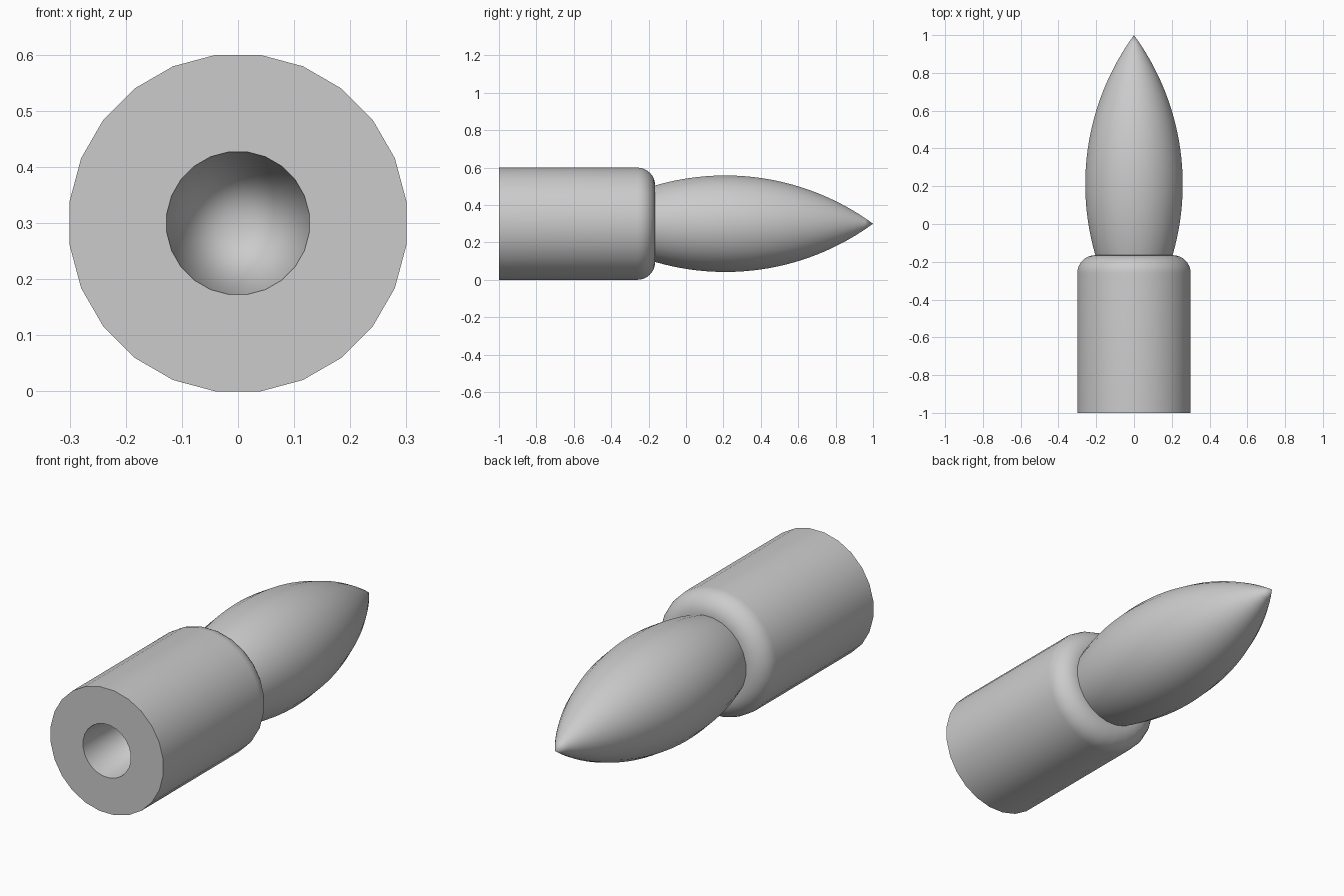
import bpy, math

cube = bpy.data.objects.get("Cube")
if cube:
    bpy.data.objects.remove(cube, do_unlink=True)

SIDES = 24
FACET = 1 / math.cos(math.pi / SIDES)   # makes the flats, not the corners, reach the radius
AXIS_HEIGHT = 0.3

grey = bpy.data.materials.new("plain_grey")
grey.use_nodes = True
colour = (0.6, 0.6, 0.6, 1)
grey.diffuse_color = colour
grey.node_tree.nodes["Principled BSDF"].inputs["Base Color"].default_value = colour


def lathe(name, profile):
    """Turn a list of (radius, y) points around the long axis."""
    verts, rings, faces = [], [], []
    for radius, y in profile:
        start = len(verts)
        count = SIDES if radius > 1e-5 else 1
        for i in range(count):
            a = 2 * math.pi * (i + 0.5) / SIDES
            verts.append((radius * FACET * math.cos(a), y,
                          AXIS_HEIGHT + radius * FACET * math.sin(a)))
        rings.append([start + i % count for i in range(SIDES)])
    for lower, upper in zip(rings, rings[1:]):
        for i in range(SIDES):
            j = (i + 1) % SIDES
            quad = [lower[i], upper[i], upper[j], lower[j]]
            faces.append(list(dict.fromkeys(quad)))
    mesh = bpy.data.meshes.new(name)
    mesh.from_pydata(verts, [], faces)
    mesh.materials.append(grey)
    obj = bpy.data.objects.new(name, mesh)
    bpy.context.collection.objects.link(obj)
    bpy.ops.object.select_all(action='DESELECT')
    obj.select_set(True)
    bpy.context.view_layer.objects.active = obj
    bpy.ops.object.shade_smooth_by_angle(angle=math.radians(40))
    return obj


# Sleeve: tapered bore, flat front face, straight wall, rounded shoulder
SHOULDER, ROUND = -0.165, 0.095
sleeve = [(0, 0), (0.127, -1), (0.3, -1)]
for k in range(9):
    a = k / 8 * math.pi / 2
    sleeve.append((0.3 - ROUND + ROUND * math.cos(a),
                   SHOULDER - ROUND + ROUND * math.sin(a)))
sleeve.append((0.16, SHOULDER))
lathe("sleeve", sleeve)

# Pointed head: circular-arc outline, widest ahead of the sleeve
WIDEST, HALF_LENGTH, RADIUS = 0.21, 0.79, 0.258
arc = (HALF_LENGTH ** 2 + RADIUS ** 2) / (2 * RADIUS)
head = []
STEPS = 28
for k in range(STEPS + 1):
    y = -0.2 + k / STEPS * 1.2
    head.append((max(0, math.sqrt(arc ** 2 - (y - WIDEST) ** 2) - arc + RADIUS), y))
lathe("pointed_head", head)
